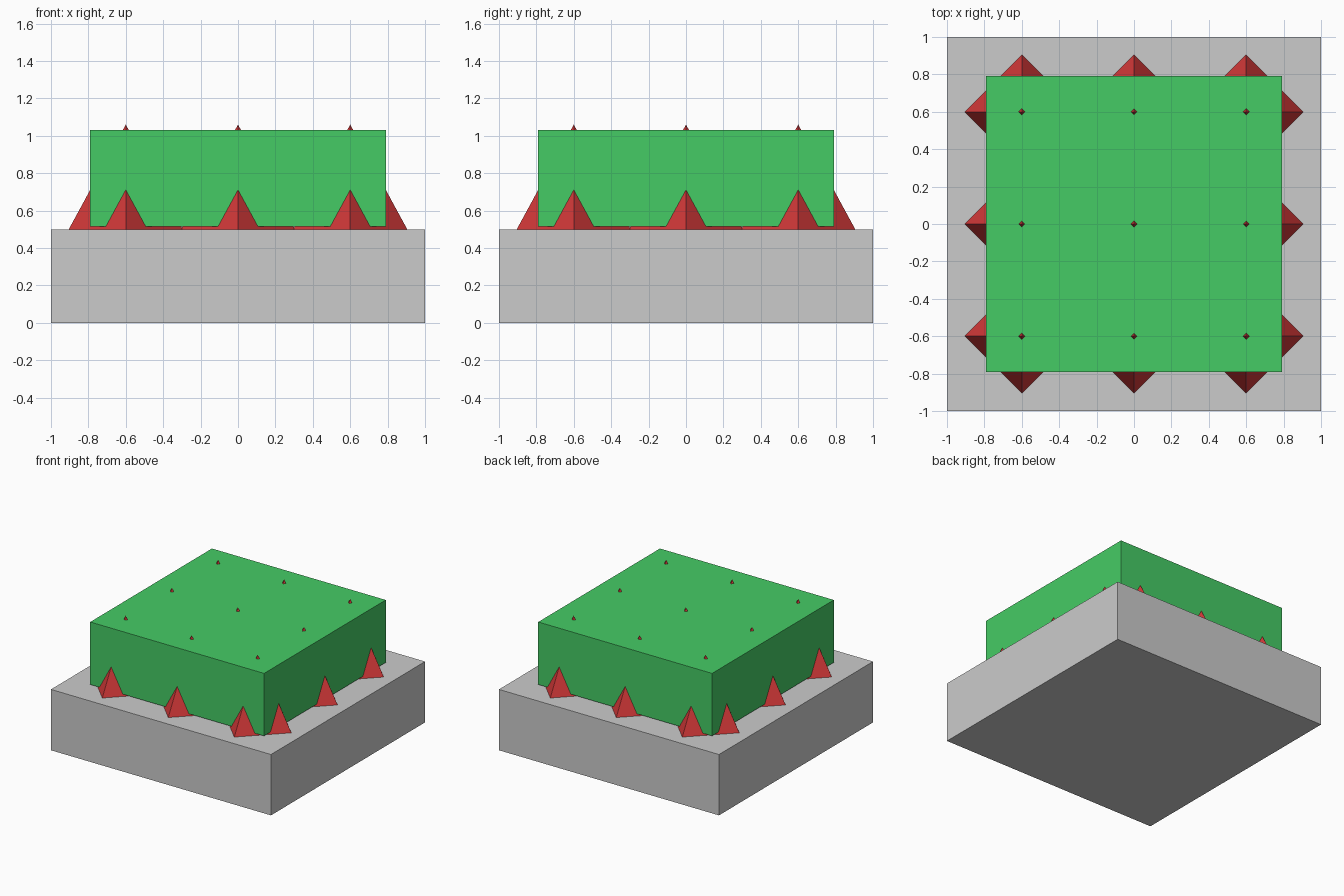
import bpy

if "Cube" in bpy.data.objects:
    bpy.data.objects.remove(bpy.data.objects["Cube"])


def material(name, rgb):
    mat = bpy.data.materials.new(name)
    mat.diffuse_color = (*rgb, 1.0)
    mat.use_nodes = True
    mat.node_tree.nodes["Principled BSDF"].inputs["Base Color"].default_value = mat.diffuse_color
    return mat


def box(name, half, z0, z1, mat=None):
    bpy.ops.mesh.primitive_cube_add(size=1, location=(0, 0, (z0 + z1) / 2))
    ob = bpy.context.object
    ob.name = name
    ob.scale = (2 * half, 2 * half, z1 - z0)
    bpy.ops.object.transform_apply(location=False, rotation=False, scale=True)
    if mat:
        ob.data.materials.append(mat)
    return ob


def spike(name, x, y, mat):
    z0, z1 = 0.5, 1.06
    bpy.ops.mesh.primitive_cone_add(vertices=4, radius1=0.305, radius2=0,
                                    depth=z1 - z0, location=(x, y, (z0 + z1) / 2))
    ob = bpy.context.object
    ob.name = name
    ob.data.materials.append(mat)


green = material("green", (0.06, 0.6, 0.13))
red = material("red", (0.65, 0.04, 0.04))

# Grey slab and the green block hovering just above it
box("base", 1.0, 0.0, 0.5)
box("block", 0.79, 0.516, 1.03, green)

# 3 x 3 grid of pyramids whose tips pierce the block
for i in range(3):
    for j in range(3):
        spike(f"spike_{i}_{j}", 0.6 * (i - 1), 0.6 * (j - 1), red)
